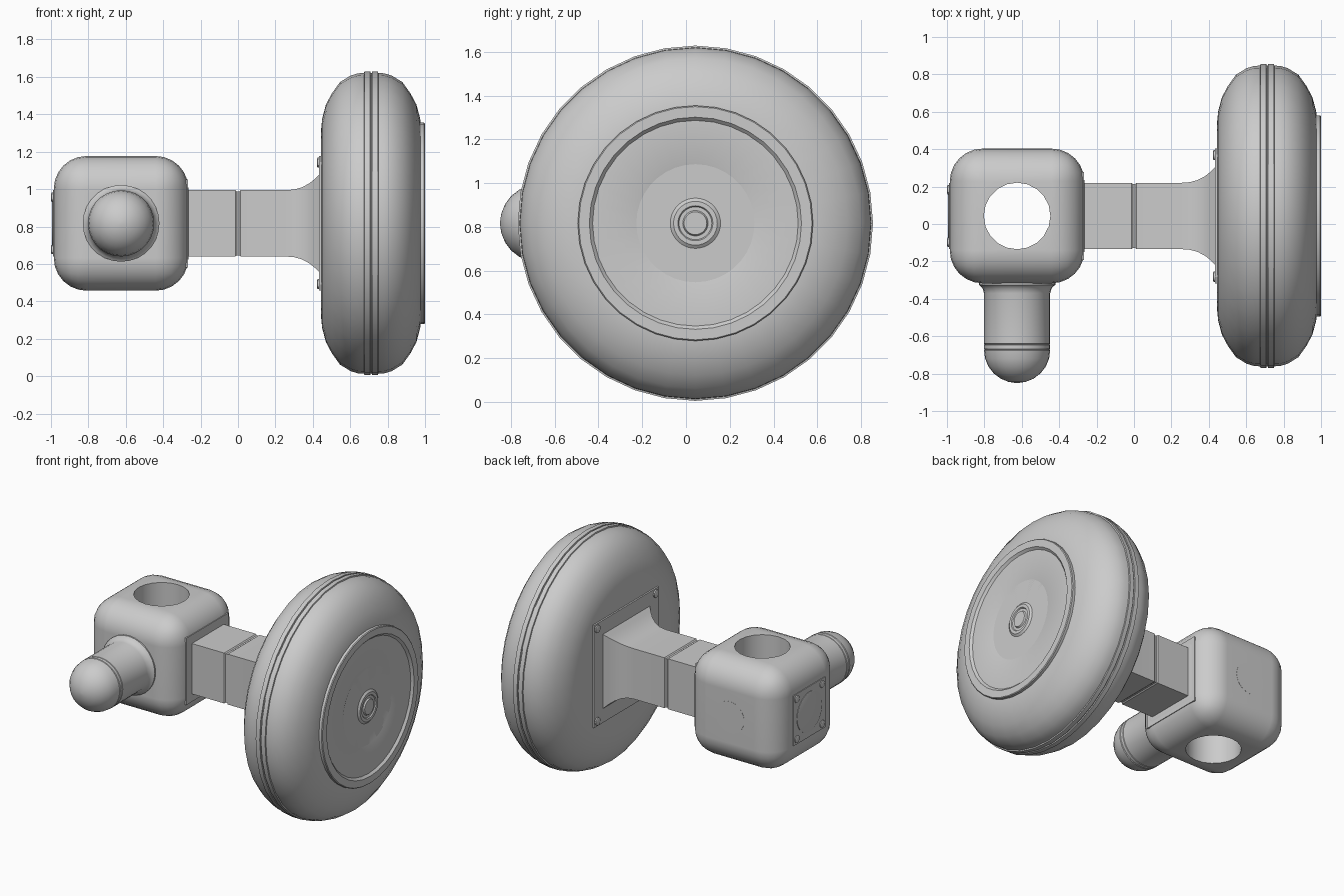
import bpy, bmesh, math
from mathutils import Matrix, Vector

if "Cube" in bpy.data.objects:
    bpy.data.objects.remove(bpy.data.objects["Cube"])

CY, CZ = 0.043, 0.817      # shared axis of arm, cube and wheel
CX = -0.625                # cube centre

grey = bpy.data.materials.new("grey")
grey.diffuse_color = (0.6, 0.6, 0.6, 1)
grey.use_nodes = True
grey.node_tree.nodes["Principled BSDF"].inputs["Base Color"].default_value = grey.diffuse_color

AXES = {"x": Matrix.Rotation(math.radians(90), 4, "Y"),
        "-x": Matrix.Rotation(math.radians(-90), 4, "Y"),
        "y": Matrix.Rotation(math.radians(-90), 4, "X"),
        "-y": Matrix.Rotation(math.radians(90), 4, "X"),
        "z": Matrix.Identity(4)}


def finish(name, bm, angle=30):
    bmesh.ops.recalc_face_normals(bm, faces=bm.faces)
    me = bpy.data.meshes.new(name)
    bm.to_mesh(me)
    bm.free()
    me.materials.append(grey)
    ob = bpy.data.objects.new(name, me)
    bpy.context.collection.objects.link(ob)
    smooth(ob, angle)
    return ob


def smooth(ob, angle=30):
    bpy.ops.object.select_all(action="DESELECT")
    bpy.context.view_layer.objects.active = ob
    ob.select_set(True)
    bpy.ops.object.shade_smooth_by_angle(angle=math.radians(angle))


def loft(bm, rings):
    """Skin a list of equal-length point rings and cap both ends."""
    vs = [[bm.verts.new(p) for p in ring] for ring in rings]
    n = len(vs[0])
    for a, b in zip(vs, vs[1:]):
        for i in range(n):
            bm.faces.new((a[i], a[(i + 1) % n], b[(i + 1) % n], b[i]))
    bm.faces.new(vs[0])
    bm.faces.new(vs[-1])


def lathe(name, profile, origin, axis, sides, angle=30):
    """Turn (distance along axis, radius) pairs into a solid."""
    m = Matrix.Translation(origin) @ AXES[axis]
    bm = bmesh.new()
    loft(bm, [[m @ Vector((r * math.cos(math.tau * i / sides),
                           r * math.sin(math.tau * i / sides), d))
               for i in range(sides)] for d, r in profile])
    return finish(name, bm, angle)


def square_loft(name, sections, angle=30):
    """Square cross-sections (x, half size) along the arm axis."""
    bm = bmesh.new()
    loft(bm, [[(x, CY + a * h, CZ + b * h)
               for a, b in ((-1, -1), (1, -1), (1, 1), (-1, 1))]
              for x, h in sections])
    return finish(name, bm, angle)


def screws(name, x, offset, r, depth):
    for i, (a, b) in enumerate(((-1, -1), (1, -1), (1, 1), (-1, 1))):
        lathe(f"{name}_{i + 1}", [(0, r), (depth * 0.75, r), (depth, r * 0.7)],
              (x, CY + a * offset, CZ + b * offset), "-x", 12)


# tyre: rounded side, central double rib, mirrored side
side = [(-0.267, 0.40), (-0.267, 0.51), (-0.262, 0.56), (-0.242, 0.635),
        (-0.21, 0.695), (-0.167, 0.755), (-0.11, 0.79), (-0.07, 0.802),
        (-0.038, 0.804), (-0.036, 0.812), (-0.005, 0.812), (-0.003, 0.804)]
lathe("tyre", side + [(-d, r) for d, r in reversed(side)],
      (0.712, CY, CZ), "x", 36)

# hub: raised lip with stepped discs inside
lathe("hub", [(0.95, 0.538), (0.995, 0.538), (1.0, 0.533), (1.0, 0.485),
              (0.985, 0.47), (0.985, 0.285), (0.979, 0.27), (0.979, 0.115),
              (0.99, 0.10), (0.99, 0.08), (0.983, 0.075), (0.983, 0.058),
              (0.992, 0.052)],
      (0, CY, CZ), "x", 36)

# arm with a shallow groove, flaring into the wheel plate
square_loft("arm", [(-0.30, 0.177), (-0.014, 0.177), (-0.006, 0.171),
                    (0.006, 0.171), (0.014, 0.177), (0.25, 0.177),
                    (0.30, 0.181), (0.34, 0.192), (0.38, 0.213),
                    (0.41, 0.237), (0.445, 0.272)])
square_loft("wheel_plate", [(0.434, 0.36), (0.46, 0.36)])
square_loft("cube_collar", [(-0.30, 0.235), (-0.268, 0.235)])
screws("wheel_plate_screw", 0.436, 0.325, 0.027, 0.014)

# rounded cube with a vertical hole
bm = bmesh.new()
bmesh.ops.create_cube(bm, size=0.72, matrix=Matrix.Translation((CX, CY, CZ)))
bmesh.ops.bevel(bm, geom=bm.edges[:], offset=0.175, segments=6, profile=0.5,
                affect="EDGES")
cube = finish("joint_cube", bm)
cutter = lathe("hole_cutter", [(-0.6, 0.178), (0.6, 0.178)],
               (CX, CY, CZ), "z", 20)
mod = cube.modifiers.new("hole", "BOOLEAN")
mod.operation, mod.object, mod.solver = "DIFFERENCE", cutter, "EXACT"
bpy.context.view_layer.objects.active = cube
bpy.ops.object.modifier_apply(modifier="hole")
bpy.data.objects.remove(cutter)
smooth(cube, 35)
weighted = cube.modifiers.new("weighted_normals", "WEIGHTED_NORMAL")
weighted.keep_sharp = True

# end plate with round cover and corner screws, plus rear plug
square_loft("end_plate", [(-0.97, 0.177), (-0.990, 0.177)])
lathe("end_cover", [(0, 0.14), (0.013, 0.14), (0.015, 0.134)],
      (-0.98, CY, CZ), "-x", 28)
screws("end_plate_screw", -0.986, 0.14, 0.025, 0.014)
lathe("rear_plug", [(0, 0.11), (0.011, 0.11)], (CX, CY + 0.35, CZ), "y", 28)

# peg: collar, shaft, thin band grooves and domed tip
dome = [(0.675 + 0.175 * math.sin(a), 0.177 * math.cos(a))
        for a in (math.radians(t) for t in (0, 15, 30, 45, 60, 75, 87))]
lathe("peg", [(0.28, 0.205), (0.325, 0.205), (0.332, 0.196), (0.345, 0.184),
              (0.37, 0.177), (0.640, 0.177), (0.643, 0.173), (0.646, 0.177),
              (0.667, 0.177), (0.670, 0.173)] + dome,
      (CX, 0, CZ), "-y", 28)
